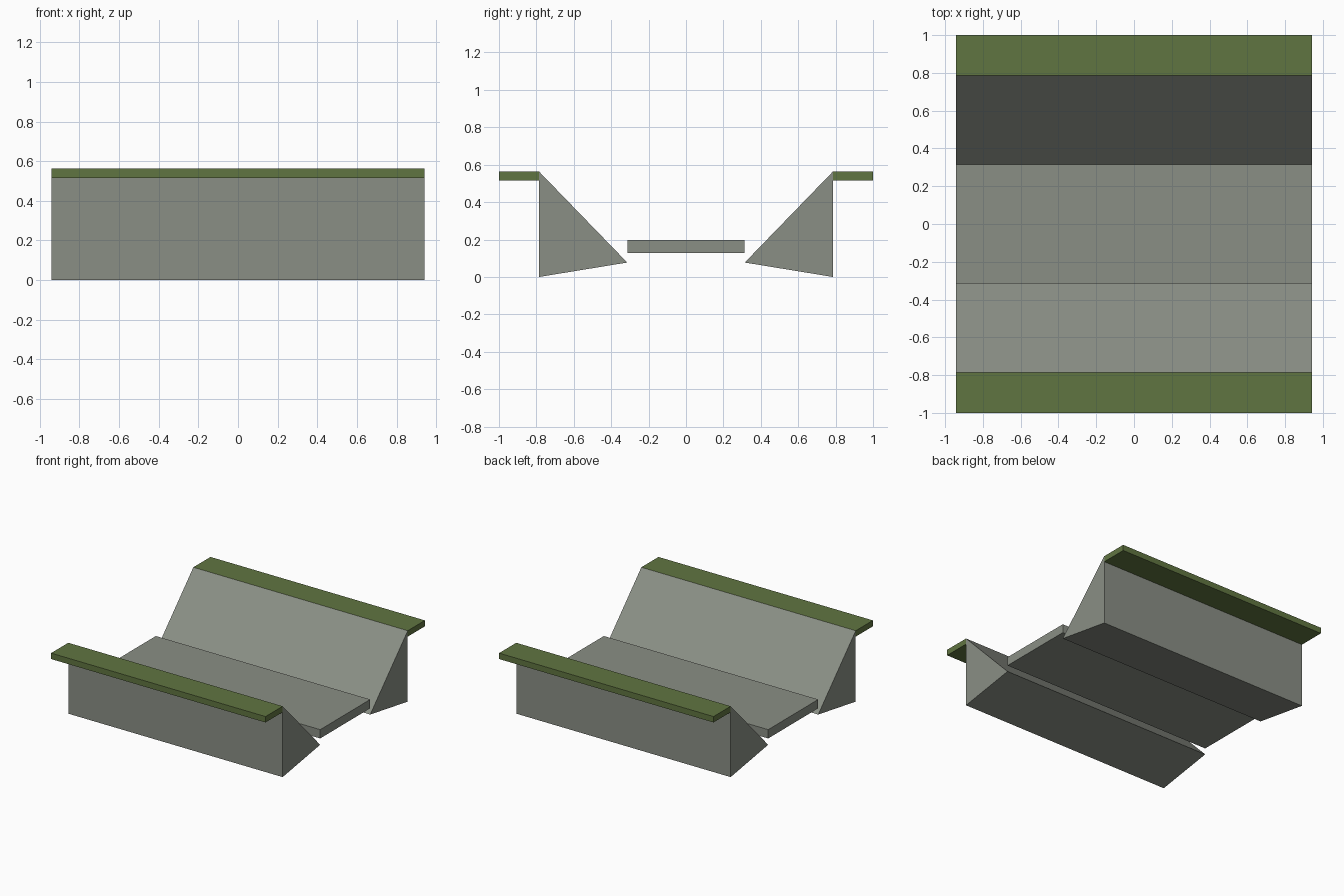
import bpy

if "Cube" in bpy.data.objects:
    bpy.data.objects.remove(bpy.data.objects["Cube"])

HALF_LENGTH = 0.942


def material(name, rgb):
    m = bpy.data.materials.new(name)
    m.diffuse_color = (*rgb, 1.0)
    m.use_nodes = True
    m.node_tree.nodes["Principled BSDF"].inputs["Base Color"].default_value = m.diffuse_color
    return m


concrete = material("grey concrete", (0.255, 0.275, 0.235))
grass = material("grass green", (0.118, 0.178, 0.053))


def extrude_profile(name, profile, mat):
    """Sweep a closed (y, z) profile, counter-clockwise seen from +x, along x."""
    n = len(profile)
    verts = [(x, y, z) for x in (-HALF_LENGTH, HALF_LENGTH) for y, z in profile]
    faces = [tuple(reversed(range(n))), tuple(range(n, 2 * n))]
    faces += [(i, (i + 1) % n, n + (i + 1) % n, n + i) for i in range(n)]
    mesh = bpy.data.meshes.new(name)
    mesh.from_pydata(verts, [], faces)
    mesh.materials.append(mat)
    obj = bpy.data.objects.new(name, mesh)
    bpy.context.collection.objects.link(obj)
    return obj


def rect(y0, y1, z0, z1):
    return [(y0, z0), (y1, z0), (y1, z1), (y0, z1)]


# Flat channel bed
extrude_profile("channel_bed", rect(-0.314, 0.314, 0.13, 0.20), concrete)

# Sloped banks and grass verges, mirrored across y
bank = [(0.314, 0.08), (0.785, 0.003), (0.785, 0.566)]
verge = rect(0.785, 1.0, 0.519, 0.566)
for side, sign in (("back", 1), ("front", -1)):
    for part, profile, mat in (("bank", bank, concrete), ("verge", verge, grass)):
        pts = [(sign * y, z) for y, z in profile]
        if sign < 0:
            pts.reverse()  # keep the winding outward
        extrude_profile(f"{side}_{part}", pts, mat)

# Rest the lowest bank edge on the ground
for obj in bpy.context.collection.objects:
    obj.location.z = -0.003
